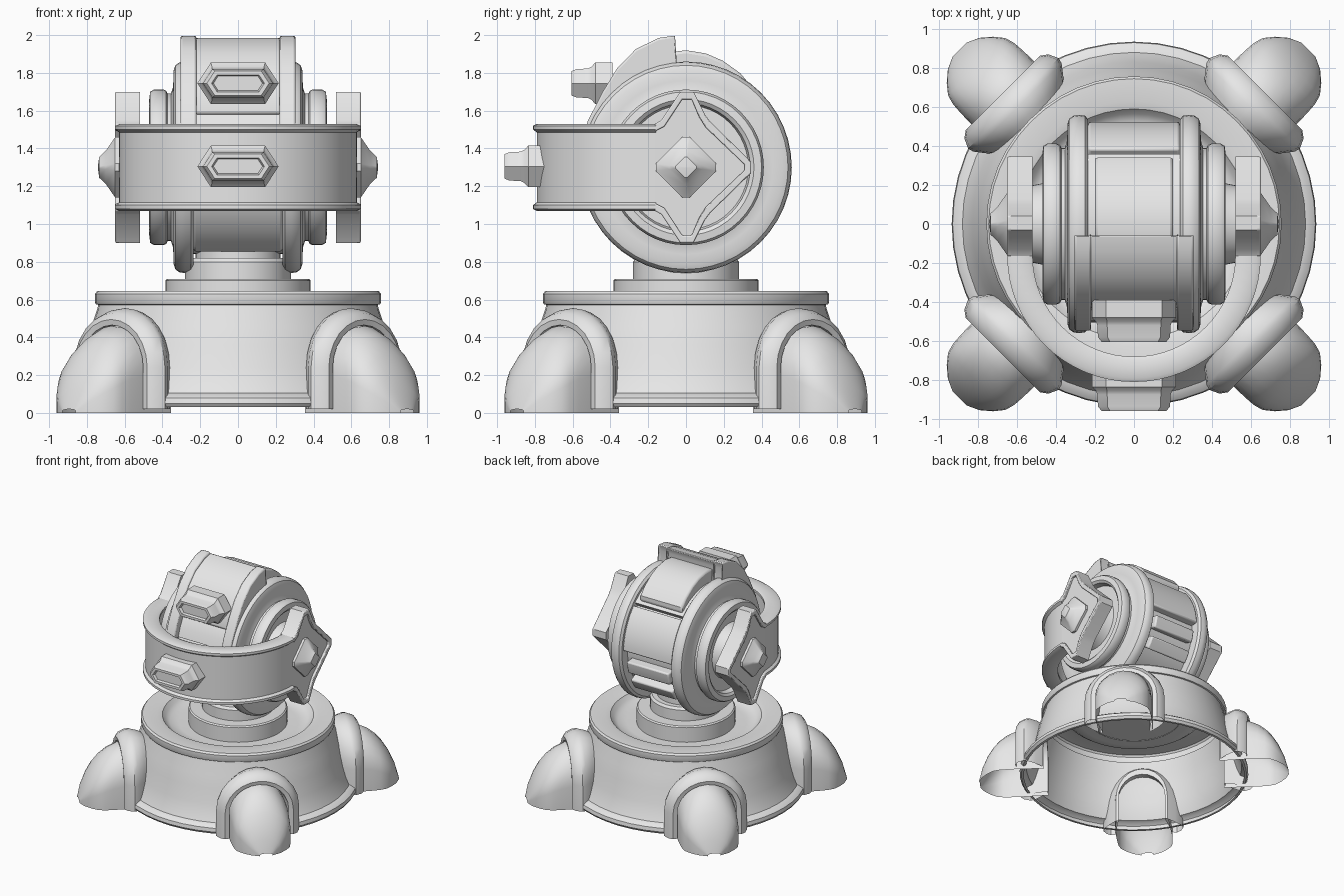
import bpy, bmesh, math
from mathutils import Matrix

if "Cube" in bpy.data.objects:
    bpy.data.objects.remove(bpy.data.objects["Cube"])

grey = bpy.data.materials.new("light_grey")
grey.diffuse_color = (0.8, 0.8, 0.8, 1)
grey.use_nodes = True
grey.node_tree.nodes["Principled BSDF"].inputs["Base Color"].default_value = grey.diffuse_color
CZ = 1.30  # height of the head's pivot


def make(name, rings, cap=True, closed=True, bevel=0.0, matrix=None, loop=False):
    """Skin a list of equal-length point rings into one object."""
    bm = bmesh.new()
    vs = [[bm.verts.new(p) for p in ring] for ring in rings]
    n = len(vs[0])
    pairs = list(zip(vs, vs[1:])) + ([(vs[-1], vs[0])] if loop else [])
    for a, b in pairs:
        for i in range(n if closed else n - 1):
            j = (i + 1) % n
            bm.faces.new((a[i], a[j], b[j], b[i]))
    if cap and not loop:
        bm.faces.new(vs[0])
        bm.faces.new(vs[-1])
    bmesh.ops.remove_doubles(bm, verts=bm.verts, dist=1e-5)
    bmesh.ops.recalc_face_normals(bm, faces=bm.faces)
    me = bpy.data.meshes.new(name)
    bm.to_mesh(me)
    bm.free()
    me.materials.append(grey)
    ob = bpy.data.objects.new(name, me)
    bpy.context.collection.objects.link(ob)
    if matrix:
        ob.matrix_world = matrix
    if bevel:
        m = ob.modifiers.new("bevel", 'BEVEL')
        m.width, m.segments, m.limit_method = bevel, 2, 'ANGLE'
        m.angle_limit = math.radians(40)
    return ob


def lathe(name, profile, seg=40, axis='Z'):
    """Revolve (radius, position) pairs around z, or around x through the pivot."""
    rings = []
    for r, h in profile:
        ring = []
        for i in range(seg):
            a = math.tau * i / seg
            c, s = max(r, 1e-6) * math.cos(a), max(r, 1e-6) * math.sin(a)
            ring.append((c, s, h) if axis == 'Z' else (h, c, CZ + s))
        rings.append(ring)
    return make(name, rings, cap=False)


def sector(name, x0, x1, stations, r_in, bevel=0.012):
    """Curved block around the head: stations are (degrees back from top, radius)."""
    rings = []
    for deg, r in stations:
        s, c = math.sin(math.radians(deg)), math.cos(math.radians(deg))
        rings.append([(x, q * s, CZ + q * c)
                      for x, q in ((x0, r_in), (x1, r_in), (x1, r), (x0, r))])
    return make(name, rings, bevel=bevel)


def arc(a0, a1, r, n=8):
    return [(a0 + (a1 - a0) * i / n, r) for i in range(n + 1)]


# Open flared base with rounded rim and recessed top
lathe("base_shell", [
    (.90, .03), (.92, .03), (.935, .05), (.93, .08), (.905, .098), (.88, .105), (.855, .16),
    (.83, .24), (.80, .36), (.775, .46), (.745, .55), (.74, .572), (.752, .575), (.757, .585),
    (.757, .63), (.745, .645), (.63, .645), (.59, .635), (.565, .605), (.53, .58),
    (.46, .575), (0, .575)], 48)
lathe("neck", [
    (.385, .57), (.385, .70), (.375, .71), (.28, .71), (.28, .80),
    (.265, .82), (.225, .82), (.225, .95), (0, .95)])


# Four feet with arched collars on the diagonals
def arch(w, z0, zs, h, n=12):
    pts = [(-w, z0)]
    pts += [(-w * math.cos(math.pi * i / n), zs + h * math.sin(math.pi * i / n))
            for i in range(n + 1)]
    return pts + [(w, z0)]


for k, label in enumerate(("back_right", "back_left", "front_left", "front_right")):
    turn = Matrix.Rotation(math.radians(45 + 90 * k), 4, 'Z')
    collar = ((.72, .19, .45), (.72, .21, .50), (.78, .27, .54), (.845, .32, .555), (.875, .328, .55),
              (.925, .305, .53), (.95, .27, .495), (.945, .235, .465))
    make("collar_" + label, [[(r, t, z) for t, z in arch(w, .02, .24, top - .24)]
                             for r, w, top in collar], closed=False, loop=True, matrix=turn)
    foot = []
    for r, w, top in ((.72, .22, .46), (.95, .228, .46), (1.03, .226, .42), (1.09, .222, .37),
                      (1.14, .208, .31), (1.19, .168, .23), (1.235, .115, .13), (1.265, .05, .02)):
        foot.append([(r, t, z) for t, z in arch(w, 0, top * .42, top * .58)])
    make("foot_" + label, foot, cap=False, closed=False, matrix=turn)

# Round head: drum, hoops, side discs and hubs in one turned shape about x
half = [(.46, 0), (.46, .235), (.535, .235), (.555, .25), (.56, .28), (.556, .31), (.54, .332),
        (.51, .342), (.46, .342), (.42, .345), (.39, .355), (.39, .372), (.405, .38), (.412, .395),
        (.412, .445), (.40, .465), (.36, .47), (.34, .455), (.33, .41), (.23, .41),
        (.21, .46), (.19, .56), (0, .56)]
lathe("head_drum", [(r, -x) for r, x in reversed(half)] + half[1:], 48, 'X')

# Panels around the drum
sector("crown_panel", -.2, .2, [(-8, .615), (0, .62), (10, .612), (19, .597), (30, .575),
                                (38, .553), (41, .52)], .44, .015)
sector("crown_bed", -.235, .235, arc(-75, 44, .515, 14), .42, 0)
sector("back_panel", -.235, .235, arc(47, 88, .525), .42)
sector("back_slat_upper", -.2, .2, arc(97, 109, .53, 3), .42)
sector("back_slat_lower", -.2, .2, arc(117, 129, .53, 3), .42)
sector("front_panel", -.235, .235, arc(-153, -75, .505, 12), .42)

# Raised hood with two side rails
sector("hood", -.225, .225, [(-7, .64), (-4.5, .69), (-12, .685), (-24, .665), (-36, .625),
                             (-48, .58), (-57, .53)], .48, .015)
for side, label in ((-1, "left"), (1, "right")):
    xs = sorted((side * .22, side * .305))
    sector("hood_rail_" + label, *xs, [(-7, .64), (-4.5, .70), (-12, .70), (-23, .68), (-35, .638),
           (-48, .595), (-65, .575), (-76, .565)], .48, .02)


# Long hexagonal lamps
def lamp(name, y, z, tilt):
    rings = []
    for d, w, h in ((0, .215, .11), (.09, .215, .11), (.11, .195, .088), (.13, .188, .078),
                    (.19, .185, .075), (.215, .165, .065), (.215, .14, .045), (.195, .13, .038)):
        rings.append([(x, -d, q) for x, q in ((-w, 0), (-w + h * .65, h), (w - h * .65, h),
                                              (w, 0), (w - h * .65, -h), (-w + h * .65, -h))])
    m = Matrix.Translation((0, y, z)) @ Matrix.Rotation(math.radians(tilt), 4, 'X')
    make(name, rings, matrix=m)


lamp("hood_lamp", -.39, 1.745, 0)
lamp("band_lamp", -.745, 1.305, 0)

# Horseshoe band with rolled lips
lip = [(.63, 1.07), (.65, 1.08), (.65, 1.10), (.63, 1.115)]
side_out = lip + [(r, 2.6 - z) for r, z in reversed(lip)]
lip_in = [(.54, 1.07), (.52, 1.08), (.52, 1.10), (.54, 1.115), (.56, 1.115)]
section = side_out + [(r, 2.6 - z) for r, z in lip_in] + lip_in[::-1]
make("front_band", [[(r * math.cos(a), -.16 + r * math.sin(a), z) for r, z in section]
                    for a in [math.pi + math.pi * i / 32 for i in range(33)]])

# Pointed side plates flaring out of the band, with raised edges and studs
edge = [(-.165, .23), (-.13, .25), (-.03, .40), (.04, .40), (.10, .28), (.13, .24), (.345, .03)]
inner = [(-.165, .19), (-.115, .215), (-.02, .36), (.03, .36), (.07, .265), (.105, .21), (.31, .015)]
edge, inner = [p + [(y, -z) for y, z in reversed(p)] for p in (edge, inner)]
for side, label in ((-1, "left"), (1, "right")):
    make("side_plate_" + label, [[(side * x, y, CZ + z) for y, z in edge] for x in (.52, .63)])
    make("side_plate_edge_" + label, [
        [(side * x, y, CZ + z) for x, (y, z) in ((.62, e), (.65, e), (.65, i), (.62, i))]
        for e, i in zip(edge, inner)], bevel=.006)
    rings = []
    for x, s in ((.60, .16), (.65, .16), (.70, .088), (.735, .055), (.742, .005)):
        k = s * .12
        rings.append([(side * x, y, CZ + z) for y, z in (
            (s, -k), (s, k), (k, s), (-k, s), (-s, k), (-s, -k), (-k, -s), (k, -s))])
    make("side_stud_" + label, rings)

# Smooth shading with crisp edges
bpy.ops.object.select_all(action='SELECT')
bpy.context.view_layer.objects.active = bpy.context.selected_objects[0]
bpy.ops.object.shade_smooth_by_angle(angle=math.radians(35))
